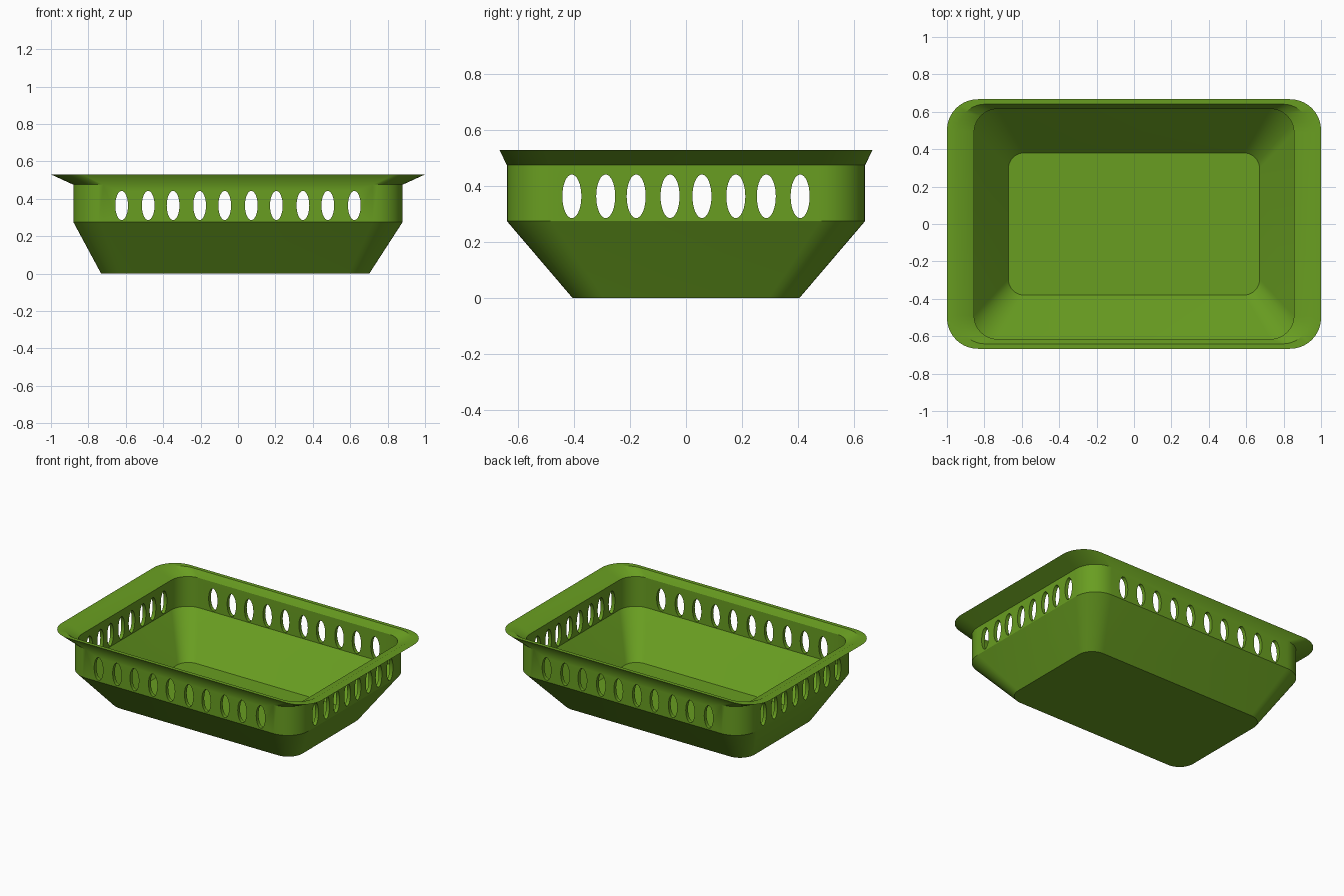
import bpy, bmesh
from math import sin, cos, pi, radians

if "Cube" in bpy.data.objects:
    bpy.data.objects.remove(bpy.data.objects["Cube"])


def rounded_ring(bm, hx, hy, r, z, cx=0.0, seg=10):
    """Ring of vertices forming a rounded rectangle at height z."""
    ring = []
    for q, (sx, sy) in enumerate([(1, 1), (-1, 1), (-1, -1), (1, -1)]):
        for i in range(seg + 1):
            a = (q + i / seg) * pi / 2
            ring.append(bm.verts.new((cx + sx * (hx - r) + r * cos(a),
                                      sy * (hy - r) + r * sin(a), z)))
    return ring


def make_object(name, bm):
    bmesh.ops.recalc_face_normals(bm, faces=bm.faces[:])
    mesh = bpy.data.meshes.new(name)
    bm.to_mesh(mesh)
    bm.free()
    ob = bpy.data.objects.new(name, mesh)
    bpy.context.collection.objects.link(ob)
    return ob


# Basket shell: up the outside, over the rim, down the inside
# (half x, half y, corner radius, z, x offset)
sections = [
    (0.717, 0.405, 0.11, 0.0, -0.015),
    (0.88, 0.64, 0.16, 0.275, 0),
    (0.88, 0.64, 0.16, 0.475, 0),
    (1.0, 0.667, 0.165, 0.53, 0),
    (0.945, 0.641, 0.15, 0.53, 0),
    (0.855, 0.615, 0.125, 0.487, 0),
    (0.855, 0.615, 0.125, 0.28, 0),
    (0.672, 0.38, 0.085, 0.022, 0),
]
bm = bmesh.new()
rings = [rounded_ring(bm, *s) for s in sections]
n = len(rings[0])
bm.faces.new(rings[0][::-1])
bm.faces.new(rings[-1])
for lo, hi in zip(rings, rings[1:]):
    for i in range(n):
        j = (i + 1) % n
        bm.faces.new((lo[i], lo[j], hi[j], hi[i]))
basket = make_object("basket", bm)


# Oval hole cutters, one short plug per hole in each wall
def oval_plug(bm, axis, along, near, far, half_w=0.034, half_h=0.078, z=0.364, sides=32):
    loops = []
    for depth in (near, far):
        loop = []
        for i in range(sides):
            a = 2 * pi * i / sides
            u, w = along + half_w * cos(a), z + half_h * sin(a)
            loop.append(bm.verts.new((u, depth, w) if axis == 'y' else (depth, u, w)))
        loops.append(loop)
    a, b = loops
    bm.faces.new(a[::-1])
    bm.faces.new(b)
    for i in range(sides):
        j = (i + 1) % sides
        bm.faces.new((a[i], a[j], b[j], b[i]))


bm = bmesh.new()
for side in (-1, 1):
    for s in (-1, 1):
        for u in (0.071, 0.205, 0.347, 0.48, 0.622):
            oval_plug(bm, 'y', s * u, side * 0.58, side * 0.68)
        for u in (0.057, 0.178, 0.287, 0.408):
            oval_plug(bm, 'x', s * u, side * 0.82, side * 0.92)
cutter = make_object("hole_cutter", bm)
cutter.hide_render = True

# Cut the holes
bpy.context.view_layer.objects.active = basket
basket.select_set(True)
mod = basket.modifiers.new("holes", 'BOOLEAN')
mod.operation = 'DIFFERENCE'
mod.solver = 'EXACT'
mod.object = cutter
bpy.ops.object.modifier_apply(modifier=mod.name)
bpy.data.objects.remove(cutter, do_unlink=True)

# Smooth corners, crisp edges, green plastic
bpy.ops.object.shade_smooth_by_angle(angle=radians(30))
green = bpy.data.materials.new("green_plastic")
green.diffuse_color = (0.14, 0.34, 0.015, 1)
green.use_nodes = True
green.node_tree.nodes["Principled BSDF"].inputs["Base Color"].default_value = green.diffuse_color
basket.data.materials.clear()
basket.data.materials.append(green)
